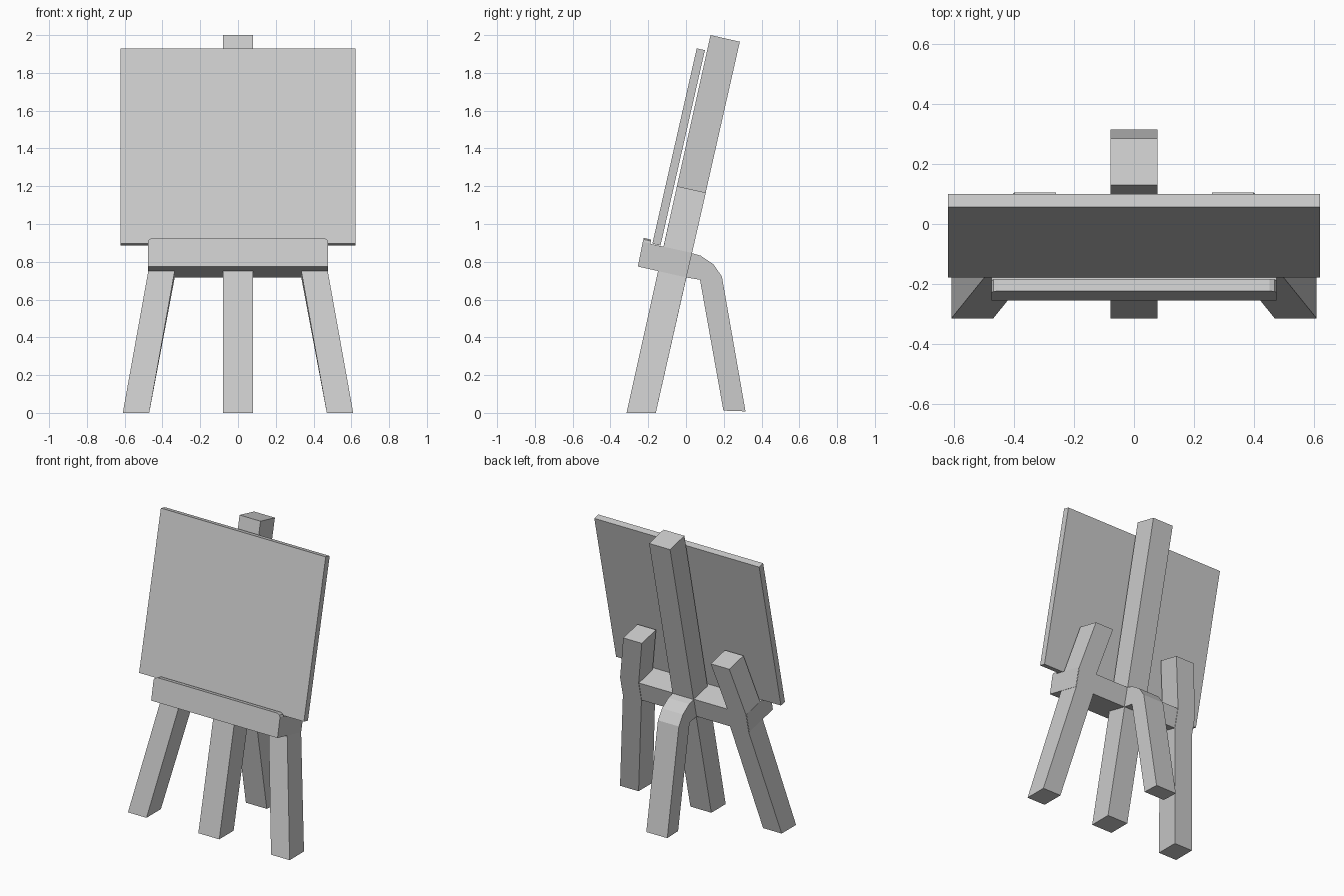
import bpy, bmesh

if "Cube" in bpy.data.objects:
    bpy.data.objects.remove(bpy.data.objects["Cube"])


def loft(name, rings, mirror=False):
    """Skin a list of equal-length point rings and cap both ends."""
    bm = bmesh.new()
    loops = [[bm.verts.new(p) for p in ring] for ring in rings]
    n = len(loops[0])
    for a, b in zip(loops, loops[1:]):
        for i in range(n):
            j = (i + 1) % n
            bm.faces.new((a[i], a[j], b[j], b[i]))
    bm.faces.new(loops[0])
    bm.faces.new(loops[-1][::-1])
    bmesh.ops.recalc_face_normals(bm, faces=bm.faces)
    mesh = bpy.data.meshes.new(name)
    bm.to_mesh(mesh)
    bm.free()
    obj = bpy.data.objects.new(name, mesh)
    bpy.context.collection.objects.link(obj)
    if mirror:
        mod = obj.modifiers.new("Mirror", 'MIRROR')
        mod.use_mirror_merge = False
    return obj


def extrude_x(name, profile, x):
    """Extrude a (y, z) side profile from -x to x."""
    return loft(name, [[(s * x, y, z) for y, z in profile] for s in (-1, 1)])


def section(x0, x1, front, back):
    """Rectangular leg section between two (y, z) points."""
    return [(x0, *front), (x1, *front), (x1, *back), (x0, *back)]


# Central leaning post
extrude_x("center_post", [(-0.315, 0), (-0.16, 0), (0.285, 1.965), (0.13, 2.0)], 0.079)

# Side legs, bent where they pass the crossbar
loft("side_legs", [
    section(0.47, 0.61, (-0.315, 0), (-0.16, 0)),
    section(0.335, 0.475, (-0.148, 0.751), (0.002, 0.717)),
    section(0.335, 0.475, (-0.119, 0.88), (0.032, 0.847)),
    section(0.26, 0.40, (-0.048, 1.2), (0.105, 1.166)),
], mirror=True)

# Curved rear leg
extrude_x("rear_leg", [
    (0.0, 0.717), (0.074, 0.705), (0.198, 0.012), (0.315, 0.008),
    (0.19, 0.722), (0.145, 0.787), (0.078, 0.832), (0.03, 0.846),
], 0.079)


# Crossbar tray with a front lip that has rounded ends
def tray_ring(x, h):
    dy, dz = 0.2225 * h, 0.975 * h
    return [(x, -0.255, 0.775), (x, -0.229 + dy, 0.904 + dz),
            (x, -0.189 + dy, 0.895 + dz), (x, -0.189, 0.895),
            (x, 0.029, 0.847), (x, -0.001, 0.718)]


ends = [(0.477, 0.002), (0.47, 0.015), (0.452, 0.023)]
loft("tray_crossbar", [tray_ring(-x, h) for x, h in ends]
     + [tray_ring(x, h) for x, h in reversed(ends)])

# Drawing board resting in the tray
extrude_x("board", [(-0.178, 0.896), (-0.135, 0.886), (0.1, 1.92), (0.057, 1.93)], 0.622)
